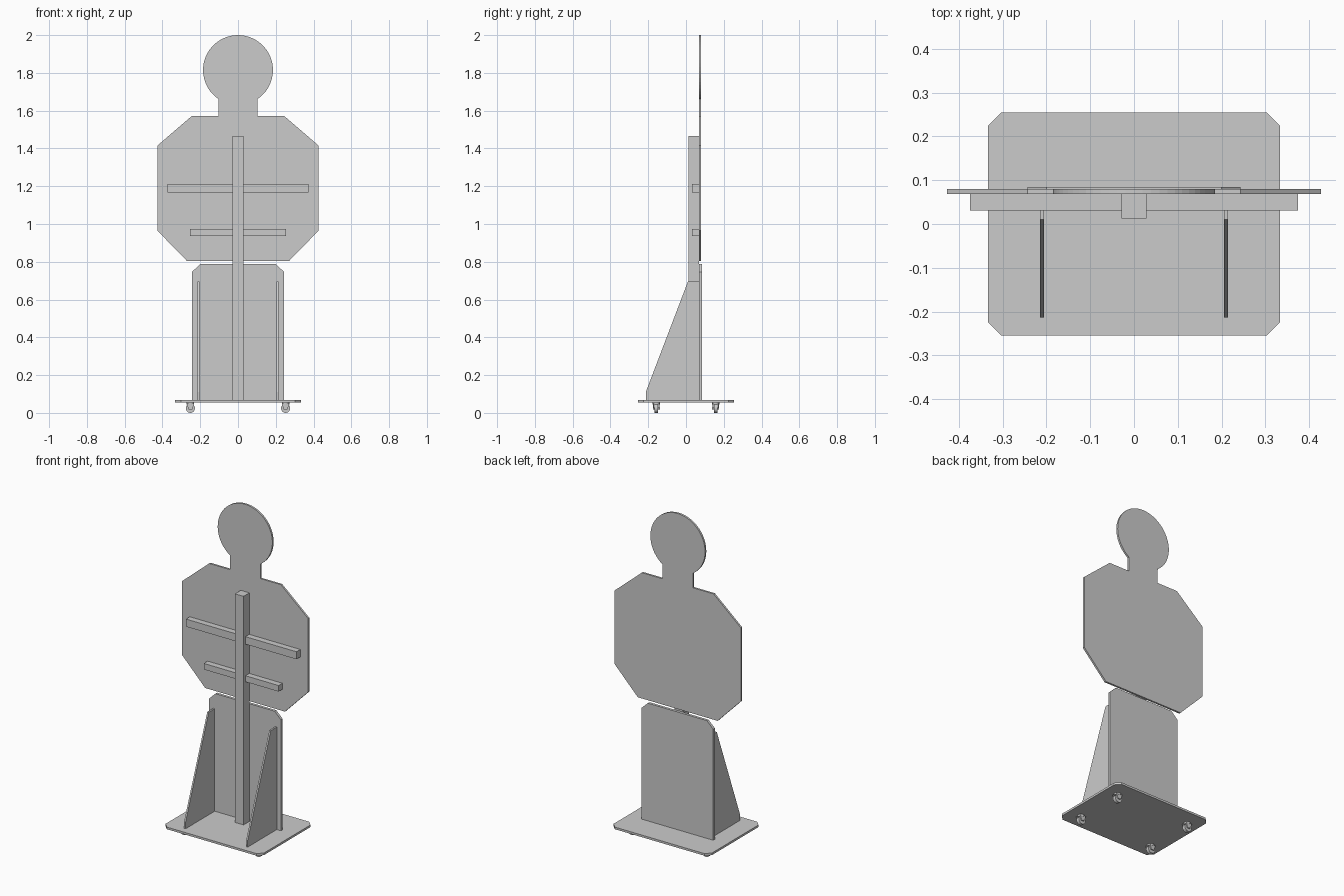
import bpy, bmesh, math
from mathutils import Matrix, Vector

if "Cube" in bpy.data.objects:
    bpy.data.objects.remove(bpy.data.objects["Cube"])


def prism(name, pts, axis, lo, hi):
    """Extrude a 2D outline along an axis: x -> (y,z), y -> (x,z), z -> (x,y)."""
    place = {'x': lambda a, b, d: (d, a, b),
             'y': lambda a, b, d: (a, d, b),
             'z': lambda a, b, d: (a, b, d)}[axis]
    bm = bmesh.new()
    face = bm.faces.new([bm.verts.new(place(a, b, lo)) for a, b in pts])
    ext = bmesh.ops.extrude_face_region(bm, geom=[face])
    verts = [g for g in ext['geom'] if isinstance(g, bmesh.types.BMVert)]
    bmesh.ops.translate(bm, verts=verts, vec=Vector(place(0, 0, hi - lo)))
    bmesh.ops.recalc_face_normals(bm, faces=bm.faces)
    return finish(name, bm)


def finish(name, bm):
    mesh = bpy.data.meshes.new(name)
    bm.to_mesh(mesh)
    bm.free()
    obj = bpy.data.objects.new(name, mesh)
    bpy.context.collection.objects.link(obj)
    return obj


def box(name, x0, x1, y0, y1, z0, z1):
    return prism(name, [(x0, z0), (x1, z0), (x1, z1), (x0, z1)], 'y', y0, y1)


def cylinder(name, r, depth, center, along_y=False, sides=24):
    bm = bmesh.new()
    m = Matrix.Translation(center)
    if along_y:
        m = m @ Matrix.Rotation(math.pi / 2, 4, 'X')
    bmesh.ops.create_cone(bm, cap_ends=True, segments=sides, radius1=r,
                          radius2=r, depth=depth, matrix=m)
    obj = finish(name, bm)
    bpy.context.view_layer.objects.active = obj
    obj.select_set(True)
    bpy.ops.object.shade_smooth_by_angle(angle=math.radians(35))
    obj.select_set(False)
    return obj


def mirrored(half):
    """Close a right-hand outline by mirroring it to the left."""
    return half + [(-x, z) for x, z in reversed(half) if x > 1e-6]


# Base plate with clipped corners
bx, by, c = 0.333, 0.255, 0.03
prism("base_plate", mirrored([(bx - c, -by), (bx, -by + c), (bx, by - c), (bx - c, by)]),
      'z', 0.055, 0.068)

# Lower body panel with clipped top corners
prism("leg_panel", mirrored([(0.243, 0.068), (0.243, 0.747), (0.2, 0.788)]),
      'y', 0.068, 0.084)

# Torso, neck and round head cut from one flat sheet
head_r, head_z, neck = 0.185, 1.815, 0.103
start = -math.acos(neck / head_r)
arc = [(head_r * math.cos(a), head_z + head_r * math.sin(a))
       for a in (start + (math.pi / 2 - start) * i / 24 for i in range(25))]
arc[-1] = (0, 2.0)
prism("body_silhouette", mirrored([(0.27, 0.804), (0.427, 0.965), (0.427, 1.415),
      (0.243, 1.573), (neck, 1.573)] + arc), 'y', 0.068, 0.08)

# Upright post and cross bars behind the sheet
box("upright_post", -0.029, 0.029, 0.012, 0.068, 0.068, 1.466)
box("upper_cross_bar", -0.374, 0.374, 0.031, 0.068, 1.166, 1.212)
box("lower_cross_bar", -0.253, 0.253, 0.031, 0.068, 0.936, 0.973)

# Sloped side braces
brace = [(-0.213, 0.068), (0.068, 0.068), (0.068, 0.695), (0.01, 0.695), (-0.213, 0.11)]
for side, x in (("left", -0.21), ("right", 0.21)):
    prism(side + "_brace", brace, 'x', x - 0.005, x + 0.005)

# Four casters: swivel mount, fork cheeks and wheel
for sx in (-1, 1):
    for sy in (-1, 1):
        x, y = sx * 0.252, sy * 0.157
        tag = ("left" if sx < 0 else "right") + ("_front" if sy < 0 else "_back")
        cylinder(tag + "_caster_mount", 0.02, 0.011, (x, y, 0.05))
        cylinder(tag + "_caster_wheel", 0.024, 0.02, (x, y, 0.024), True)
        for k, s in enumerate((-1, 1)):
            yc = y + s * 0.015
            prism(f"{tag}_caster_fork_{k + 1}",
                  [(x - 0.01, 0.018), (x + 0.01, 0.018), (x + 0.02, 0.05), (x - 0.02, 0.05)],
                  'y', yc - 0.003, yc + 0.003)
        cylinder(tag + "_caster_axle", 0.005, 0.038, (x, y, 0.024), True, 12)
